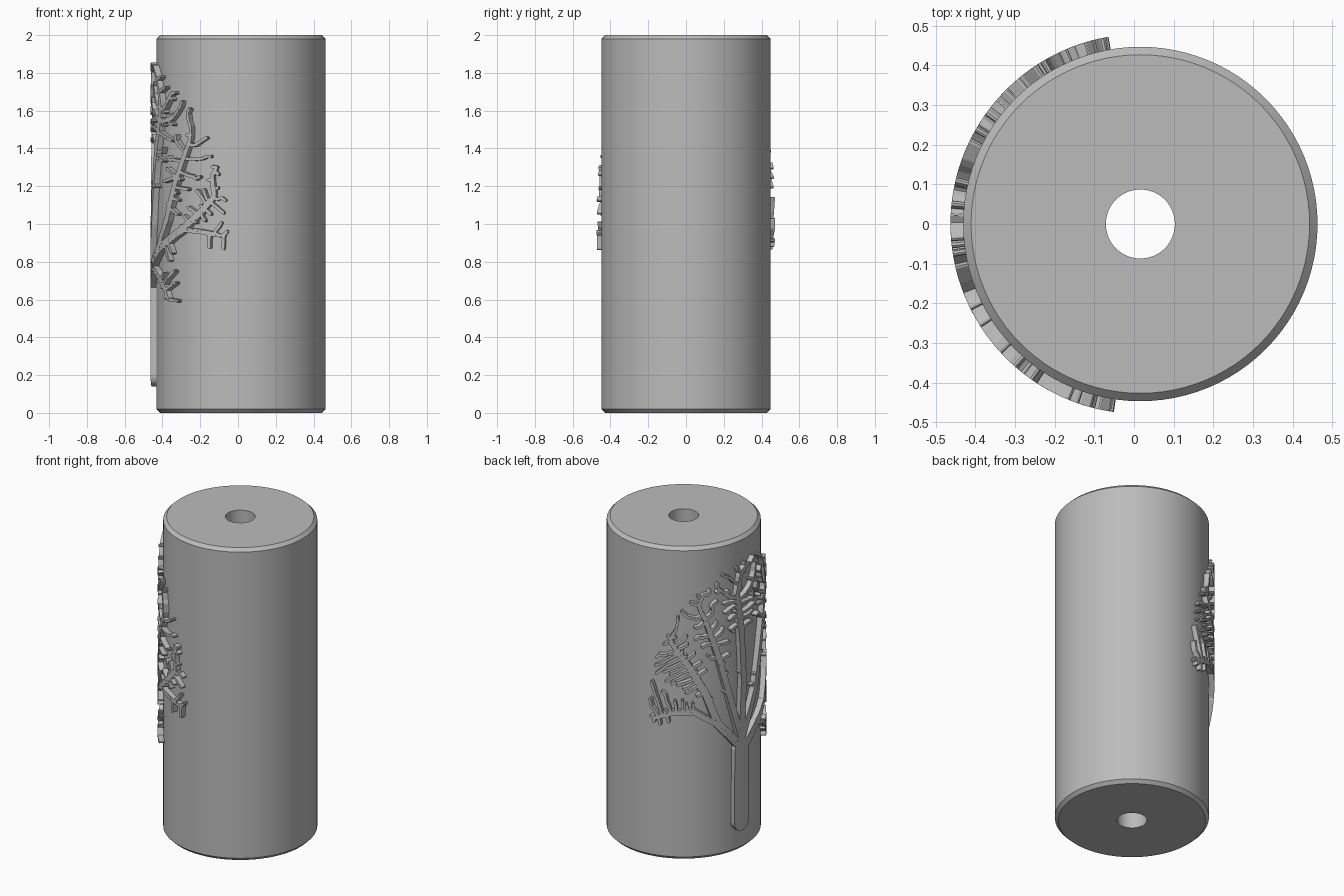
import bpy, bmesh, math, random
from mathutils import Vector, kdtree

random.seed(4)
old = bpy.data.objects.get("Cube")
if old:
    bpy.data.objects.remove(old, do_unlink=True)

CENTRE_X, BODY_R, RELIEF_R, HOLE_R = 0.016, 0.447, 0.479, 0.087

grey = bpy.data.materials.new("plain grey")
grey.use_nodes = True
grey.diffuse_color = (0.5, 0.5, 0.5, 1)
grey.node_tree.nodes["Principled BSDF"].inputs["Base Color"].default_value = grey.diffuse_color


def make_object(name, bm):
    bmesh.ops.recalc_face_normals(bm, faces=bm.faces)
    mesh = bpy.data.meshes.new(name)
    bm.to_mesh(mesh)
    bm.free()
    mesh.materials.append(grey)
    obj = bpy.data.objects.new(name, mesh)
    bpy.context.collection.objects.link(obj)
    return obj


# Cylinder body: chamfered profile revolved around a through hole
def make_body():
    bm = bmesh.new()
    c = 0.02
    profile = [(HOLE_R, 0), (BODY_R - c, 0), (BODY_R, c),
               (BODY_R, 2 - c), (BODY_R - c, 2), (HOLE_R, 2)]
    verts = [bm.verts.new((CENTRE_X + r, 0, z)) for r, z in profile]
    edges = [bm.edges.new((v, verts[i - 1])) for i, v in enumerate(verts)]
    bmesh.ops.spin(bm, geom=verts + edges, cent=(CENTRE_X, 0, 0), axis=(0, 0, 1),
                   angle=math.tau, steps=96, use_merge=True)
    bmesh.ops.remove_doubles(bm, verts=bm.verts, dist=0.0001)
    body = make_object("cylinder_body", bm)
    bpy.ops.object.select_all(action="DESELECT")
    body.select_set(True)
    bpy.context.view_layer.objects.active = body
    bpy.ops.object.shade_smooth_by_angle(angle=math.radians(25))


# Flat tree coordinates: arc length along the wall (front positive) and height
def flat(deg, z):
    return Vector((RELIEF_R * math.radians(deg), z, 0))


def wrap(p, radius):
    a = math.pi + p.x / RELIEF_R
    return (CENTRE_X + radius * math.cos(a), radius * math.sin(a), p.y)


# Raised strip with round ends, bent onto the cylinder wall
def add_strip(bm, p, q, wp, wq, n=4):
    a = math.atan2(q.y - p.y, q.x - p.x)
    outline = []
    for centre, w, start in ((q, wq, a - math.pi / 2), (p, wp, a + math.pi / 2)):
        for i in range(n + 1):
            t = start + math.pi * i / n
            outline.append(centre + Vector((math.cos(t), math.sin(t), 0)) * w)
    top = [bm.verts.new(wrap(o, RELIEF_R)) for o in outline]
    low = [bm.verts.new(wrap(o, BODY_R - 0.01)) for o in outline]
    m0, m1 = n // 2, n + 1 + n // 2
    for ring in (top, low):
        bm.faces.new(ring[m0:m1 + 1])
        bm.faces.new(ring[m1:] + ring[:m0 + 1])
    for i in range(len(top)):
        bm.faces.new((top[i - 1], top[i], low[i], low[i - 1]))


# Main limbs as (degrees around the wall, height)
LIMBS = [
    [(-10, .62), (-10, .72), (-8, 1.1), (-10, 1.4), (-14, 1.65)],
    [(-11, .68), (-30, .86), (-48, .96), (-64, .95), (-76, .91)],
    [(-30, .86), (-40, 1.08), (-52, 1.26), (-62, 1.38)],
    [(-10, .72), (-20, 1.0), (-30, 1.3), (-40, 1.55)],
    [(-10, .72), (6, 1.0), (16, 1.3), (26, 1.58)],
    [(-9, .66), (8, .78), (22, .86), (35, .91), (49, .97), (63, .96), (76, .94)],
    [(22, .86), (34, 1.02), (42, 1.2), (52, 1.38)],
    [(49, .97), (63, 1.06), (72, 1.14)],
    [(8, .78), (20, .74), (30, .68), (36, .6)],
]
STEP = 0.03
nodes, parents = [], []


def nearest(p):
    return min(range(len(nodes)), key=lambda i: (nodes[i] - p).length)


for limb in LIMBS:
    pts = [flat(*k) for k in limb]
    last = nearest(pts[0]) if nodes else -1
    for a, b in zip(pts, pts[1:]):
        count = max(1, round((b - a).length / STEP))
        for i in range(1, count + 1):
            nodes.append(a.lerp(b, i / count))
            parents.append(last)
            last = len(nodes) - 1

# Twig targets: a domed crown plus a small drooping cluster at the front
targets = []


def add_target(p, gap):
    if all((p - t).length > gap for t in targets):
        targets.append(p)


for _ in range(9000):
    deg, z = random.uniform(-82, 82), random.uniform(.86, 1.86)
    rho = math.hypot(deg / 82, (z - .95) / .91)
    floor = .86 if abs(deg) > 64 else 1.0
    if rho < 1 and z > floor and (rho > .55 or random.random() < .02):
        add_target(flat(deg, z), 0.036)
for _ in range(200):
    deg, z = random.uniform(20, 44), random.uniform(.55, .84)
    if abs(z - .7) < .006 * (deg - 15):
        add_target(flat(deg, z), 0.045)

# Grow twigs toward the targets, dropping each target once reached
for _ in range(70):
    tree = kdtree.KDTree(len(nodes))
    for i, p in enumerate(nodes):
        tree.insert(p, i)
    tree.balance()
    pulls, left = {}, []
    for t in targets:
        _, i, dist = tree.find(t)
        if dist > 0.026:
            left.append(t)
            if dist < 0.3:
                pulls[i] = pulls.get(i, Vector()) + (t - nodes[i]).normalized()
    targets = left
    if not pulls:
        break
    for i, d in pulls.items():
        if d.length > 0.05:
            new = nodes[i] + d.normalized() * STEP * 0.8
            if tree.find(new)[2] > 0.012:
                nodes.append(new)
                parents.append(i)

# Branch thickness grows with the number of tips carried
tips = [0] * len(nodes)
has_child = set(parents)
for i in reversed(range(len(nodes))):
    if i not in has_child:
        tips[i] = 1
    if parents[i] >= 0:
        tips[parents[i]] += tips[i]
width = [min(0.055, 0.0085 * max(1, t) ** 0.31) for t in tips]

bm = bmesh.new()
for i, parent in enumerate(parents):
    if parent >= 0:
        add_strip(bm, nodes[parent], nodes[i], min(width[parent], width[i] * 1.2), width[i])
make_object("tree_branches", bm)

# Trunk
bm = bmesh.new()
add_strip(bm, flat(-10, .2), flat(-10, .66), 0.06, 0.056, 12)
make_object("tree_trunk", bm)

make_body()
